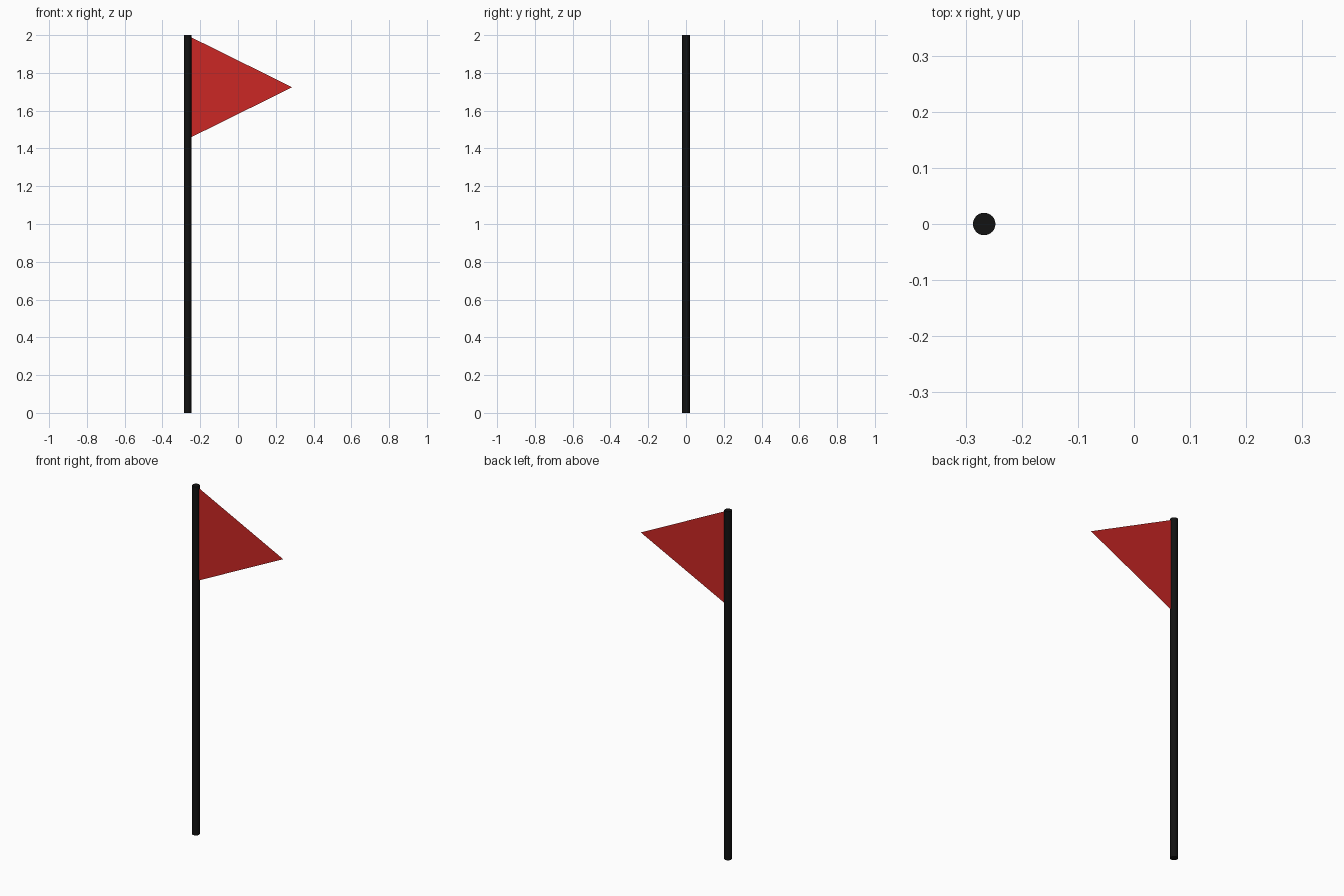
import bpy

if "Cube" in bpy.data.objects:
    bpy.data.objects.remove(bpy.data.objects["Cube"])

POLE_X, POLE_R, HEIGHT = -0.267, 0.02, 2.0


def paint(obj, name, color):
    mat = bpy.data.materials.new(name)
    mat.diffuse_color = color
    mat.use_nodes = True
    mat.node_tree.nodes["Principled BSDF"].inputs["Base Color"].default_value = mat.diffuse_color
    obj.data.materials.append(mat)


# Pole: slim round post with flat caps
bpy.ops.mesh.primitive_cylinder_add(vertices=32, radius=POLE_R, depth=HEIGHT,
                                    location=(POLE_X, 0, HEIGHT / 2))
pole = bpy.context.object
pole.name = "pole"
bpy.ops.object.shade_smooth_by_angle()
paint(pole, "black", (0.006, 0.006, 0.006, 1))

# Pennant: single flat triangle fixed along the pole's axis
mesh = bpy.data.meshes.new("pennant")
mesh.from_pydata([(POLE_X, 0, 1.998), (POLE_X, 0, 1.45), (0.287, 0, 1.724)],
                 [], [(0, 1, 2)])
pennant = bpy.data.objects.new("pennant", mesh)
bpy.context.collection.objects.link(pennant)
paint(pennant, "red", (0.6, 0.02, 0.018, 1))
